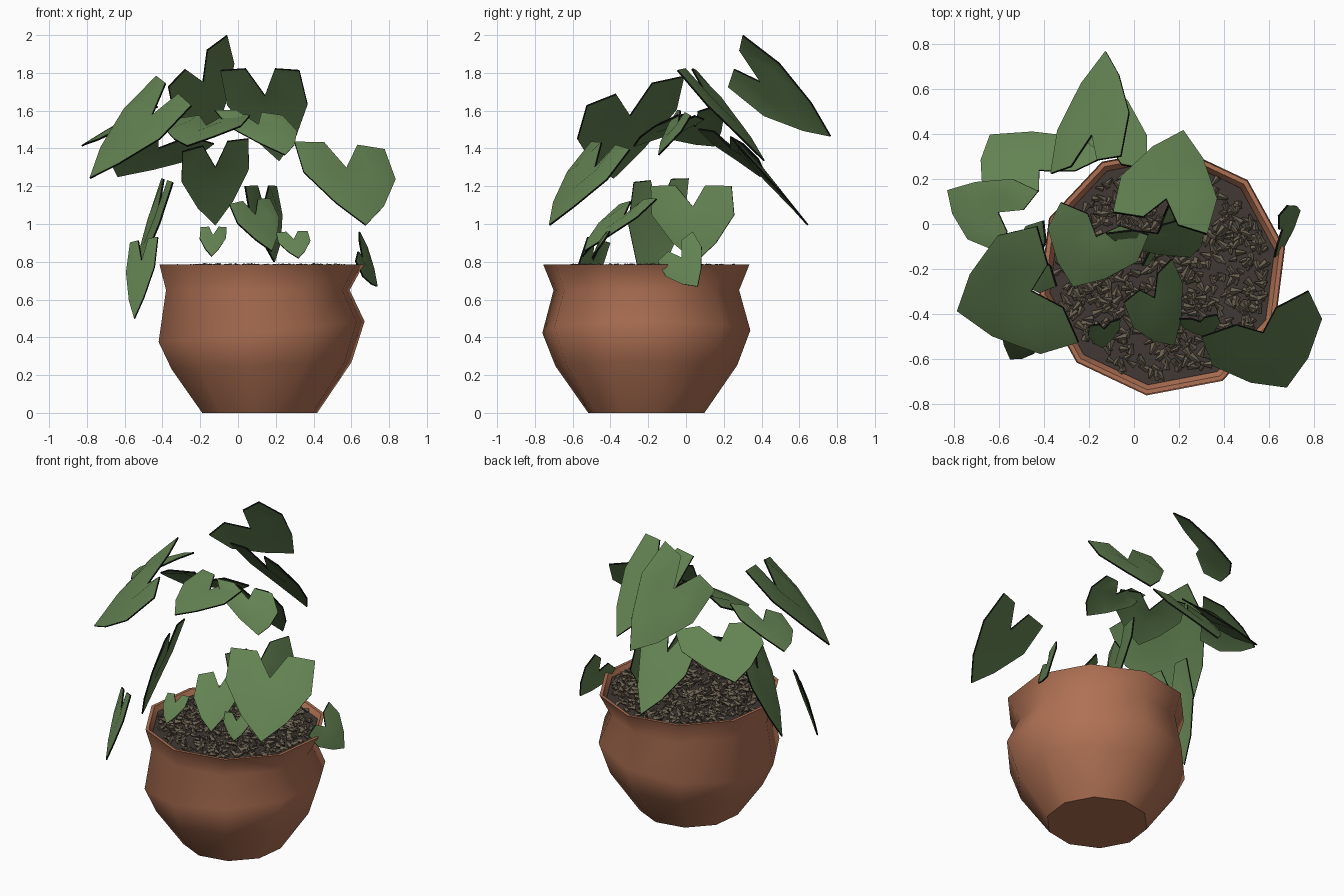
import bpy, bmesh, math, random
from mathutils import Vector, Matrix

if "Cube" in bpy.data.objects:
    bpy.data.objects.remove(bpy.data.objects["Cube"])

random.seed(4)
CX, CY = 0.125, -0.21      # pot axis
SIDES = 10


def material(name, rgb):
    m = bpy.data.materials.new(name)
    m.diffuse_color = (*rgb, 1)
    m.use_nodes = True
    m.node_tree.nodes["Principled BSDF"].inputs["Base Color"].default_value = m.diffuse_color
    return m


terracotta = material("terracotta", (0.43, 0.165, 0.088))
earth = material("dark earth", (0.052, 0.040, 0.035))
gravel = material("gravel brown", (0.150, 0.122, 0.084))
green = material("leaf green", (0.125, 0.225, 0.085))
edge_black = material("leaf edge black", (0.004, 0.004, 0.004))


def make(name, bm, mats, smooth_angle=None, thickness=0):
    me = bpy.data.meshes.new(name)
    bm.to_mesh(me)
    bm.free()
    for m in mats:
        me.materials.append(m)
    ob = bpy.data.objects.new(name, me)
    bpy.context.collection.objects.link(ob)
    bpy.ops.object.select_all(action='DESELECT')
    ob.select_set(True)
    bpy.context.view_layer.objects.active = ob
    if thickness:
        mod = ob.modifiers.new("thickness", 'SOLIDIFY')
        mod.thickness = thickness
        mod.offset = 0
        mod.material_offset_rim = 1
        bpy.ops.object.modifier_apply(modifier=mod.name)
    if smooth_angle:
        bpy.ops.object.shade_smooth_by_angle(angle=math.radians(smooth_angle))
    return ob


# Pot: lathed profile (radius, height, tilt of the ring towards +x, shift in x)
profile = [(0.31, 0.0, 0, -0.01), (0.485, 0.25, 0.04, 0), (0.555, 0.43, 0.10, 0),
           (0.495, 0.65, 0, -0.02), (0.55, 0.785, 0, 0), (0.53, 0.785, 0, 0),
           (0.475, 0.69, 0, 0)]
bm = bmesh.new()
rings = []
for r, z, tilt, shift in profile:
    ring = []
    for i in range(SIDES):
        a = 2 * math.pi * (i + 0.3) / SIDES
        x, y = r * math.cos(a), r * math.sin(a)
        ring.append(bm.verts.new((CX + x + shift, CY + y, z + tilt * x)))
    rings.append(ring)
for lo, hi in zip(rings, rings[1:]):
    for i in range(SIDES):
        j = (i + 1) % SIDES
        bm.faces.new((lo[i], lo[j], hi[j], hi[i]))
bm.faces.new(rings[0][::-1])
make("pot", bm, [terracotta], 52)

# Soil disc inside the rim
bm = bmesh.new()
bmesh.ops.create_circle(bm, cap_ends=True, segments=SIDES, radius=0.508,
                        matrix=Matrix.Translation((CX, CY, 0.755))
                        @ Matrix.Rotation(2 * math.pi * 0.3 / SIDES + math.pi / 2, 4, 'Z'))
for f in bm.faces:
    f.normal_update()
    if f.normal.z < 0:
        f.normal_flip()
make("soil", bm, [earth])

# Gravel: scattered pointed chips
bm = bmesh.new()
for i in range(650):
    r, a = 0.465 * math.sqrt(random.random()), random.uniform(0, 2 * math.pi)
    s = random.uniform(0.7, 1.2)
    spin = Matrix.Rotation(random.uniform(0, 6.28), 4, 'Z') @ \
        Matrix.Rotation(random.uniform(0.9, 1.6), 4, 'X')
    bmesh.ops.create_cone(bm, cap_ends=True, segments=4, radius1=0.016 * s, radius2=0.004,
                          depth=0.046 * s,
                          matrix=Matrix.Translation((CX + r * math.cos(a), CY + r * math.sin(a),
                                                     random.uniform(0.761, 0.777))) @ spin)
make("gravel", bm, [gravel])


# Leaf: folded heart sheet spanned by its two lobe ends and its tip
def leaf(name, left, right, tip):
    L, R, T = Vector(left), Vector(right), Vector(tip)
    M = (L + R) / 2
    u, v = (R - L) / 2, T - M
    n = u.cross(v).normalized()
    if n.z < 0:
        n = -n
    size = u.length

    def p(a, b, h):
        return M + u * a + v * b + n * h * size

    bm = bmesh.new()
    rib = [bm.verts.new(p(0, b, h)) for b, h in ((0.27, -0.02), (0.6, 0.06), (1, -0.04))]
    for s in (-1, 1):
        inner = bm.verts.new(p(s * 0.36, 0.0, 0.08))
        lobe = bm.verts.new(p(s * 0.97, 0.0, 0.02))
        side = bm.verts.new(p(s * 0.99, 0.38, 0.0))
        low = bm.verts.new(p(s * 0.52, 0.75, 0.0))
        mid = bm.verts.new(p(s * 0.5, 0.34, 0.11))
        for f in ((rib[0], inner, mid), (inner, lobe, side, mid),
                  (rib[0], mid, rib[1]), (mid, side, low, rib[1]),
                  (rib[1], low, rib[2])):
            bm.faces.new(f)
    bmesh.ops.recalc_face_normals(bm, faces=bm.faces)
    if sum((f.normal.dot(n) for f in bm.faces)) < 0:
        bmesh.ops.reverse_faces(bm, faces=bm.faces)
    make(name, bm, [green, edge_black], 60, 0.009)


# Left lobe, right lobe and tip of every leaf
leaves = {
    "top_leaf": ((-0.37, 0.22, 1.72), (-0.05, 0.30, 2.0), (-0.13, 0.77, 1.47)),
    "upper_back_leaf": ((-0.10, 0.05, 1.81), (0.33, -0.05, 1.81), (0.22, 0.42, 1.34)),
    "right_leaf": ((0.29, -0.50, 1.43), (0.78, -0.29, 1.39), (0.68, -0.73, 1.0)),
    "front_left_leaf": ((-0.24, -0.53, 1.62), (-0.43, 0.0, 1.78), (-0.79, -0.39, 1.25)),
    "back_left_leaf": ((-0.56, 0.06, 1.50), (-0.12, 0.30, 1.42), (-0.64, 0.40, 1.26)),
    "back_leaf": ((-0.30, 0.28, 1.38), (0.06, 0.24, 1.45), (-0.12, 0.65, 1.0)),
    "left_leaf": ((-0.62, -0.12, 1.50), (-0.42, 0.15, 1.62), (-0.83, 0.15, 1.42)),
    "inner_left_leaf": ((-0.33, 0.10, 1.55), (0.07, -0.05, 1.57), (-0.27, -0.28, 1.42)),
    "inner_right_leaf": ((-0.13, -0.04, 1.60), (0.24, 0.03, 1.57), (0.25, -0.15, 1.37)),
    "front_leaf": ((-0.05, -0.35, 1.10), (0.17, -0.15, 1.13), (0.18, -0.54, 0.86)),
    "centre_leaf": ((0.03, -0.19, 1.20), (0.20, 0.25, 1.20), (0.20, 0.05, 0.80)),
    "low_right_leaf": ((0.62, -0.15, 0.80), (0.64, 0.04, 0.96), (0.74, 0.06, 0.67)),
    "hanging_leaf": ((-0.34, -0.28, 1.22), (-0.40, 0.02, 1.24), (-0.57, -0.20, 0.65)),
    "low_left_leaf": ((-0.57, -0.40, 0.90), (-0.42, -0.52, 0.93), (-0.55, -0.60, 0.50)),
    "small_front_leaf": ((-0.20, -0.45, 0.98), (-0.06, -0.42, 0.98), (-0.14, -0.55, 0.83)),
    "small_right_leaf": ((0.20, -0.42, 0.95), (0.37, -0.40, 0.96), (0.32, -0.50, 0.82)),
}
for name, corners in leaves.items():
    leaf(name, *corners)
